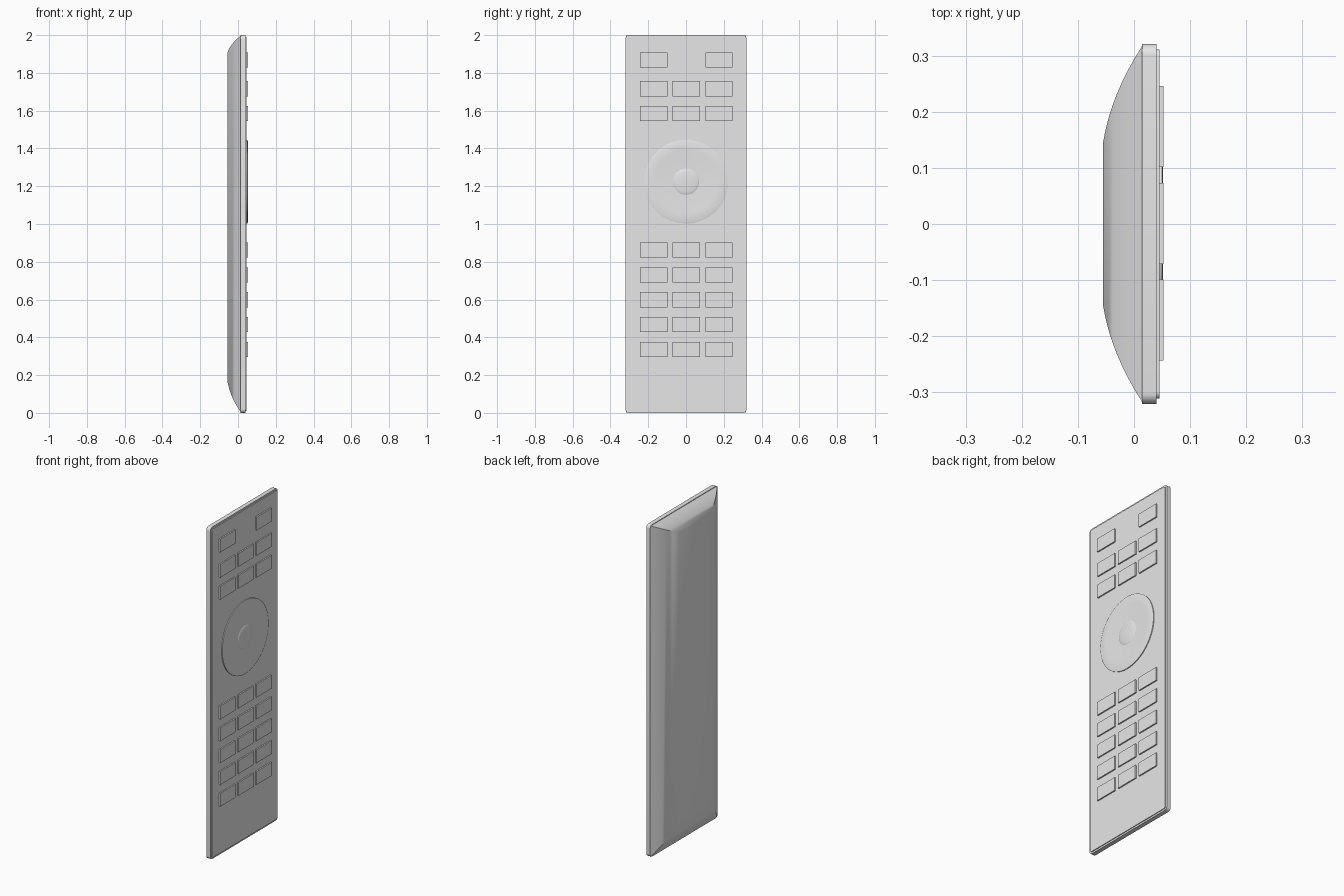
import bpy
import bmesh
import math

cube = bpy.data.objects.get("Cube")
if cube:
    bpy.data.objects.remove(cube, do_unlink=True)

grey = bpy.data.materials.new("light_grey")
grey.use_nodes = True
grey.diffuse_color = (0.8, 0.8, 0.8, 1)
grey.node_tree.nodes["Principled BSDF"].inputs["Base Color"].default_value = (0.8, 0.8, 0.8, 1)


def loft(name, rings, smooth=True):
    """Skin a list of equal-length point rings and cap both ends."""
    bm = bmesh.new()
    loops = [[bm.verts.new(p) for p in ring] for ring in rings]
    n = len(loops[0])
    for a, b in zip(loops, loops[1:]):
        for i in range(n):
            j = (i + 1) % n
            bm.faces.new((a[i], a[j], b[j], b[i]))
    bm.faces.new(loops[0][::-1])
    bm.faces.new(loops[-1])
    bmesh.ops.recalc_face_normals(bm, faces=bm.faces[:])
    mesh = bpy.data.meshes.new(name)
    bm.to_mesh(mesh)
    bm.free()
    mesh.materials.append(grey)
    obj = bpy.data.objects.new(name, mesh)
    bpy.context.collection.objects.link(obj)
    if smooth:
        bpy.ops.object.select_all(action="DESELECT")
        obj.select_set(True)
        bpy.context.view_layer.objects.active = obj
        bpy.ops.object.shade_smooth_by_angle(angle=math.radians(30))
    return obj


def rect(x, y0, y1, z0, z1):
    return [(x, y0, z0), (x, y1, z0), (x, y1, z1), (x, y0, z1)]


def rounded_rect(x, hy, z0, z1, r, steps=6):
    corners = [(hy - r, z1 - r), (r - hy, z1 - r), (r - hy, z0 + r), (hy - r, z0 + r)]
    pts = []
    for k, (cy, cz) in enumerate(corners):
        for s in range(steps + 1):
            a = math.pi / 2 * (k + s / steps)
            pts.append((x, cy + r * math.cos(a), cz + r * math.sin(a)))
    return pts


def circle(x, r, cz, n=64):
    return [(x, r * math.cos(2 * math.pi * i / n), cz + r * math.sin(2 * math.pi * i / n))
            for i in range(n)]


# Back shell: curved sides with mitred corners, flat back
shell = []
for i in range(9):
    f = i / 8
    x = 0.015 - 0.07 * (1.6 * f - 0.6 * f * f)
    hy = 0.318 - 0.172 * f
    shell.append(rect(x, -hy, hy, 0.003 + 0.16 * f, 1.997 - 0.088 * f))
loft("back_shell", shell)

# Front frame and the raised face panel on it
loft("front_frame", [rounded_rect(x, 0.321, 0, 2, 0.02) for x in (0.014, 0.04)])
loft("face_panel", [rounded_rect(x, 0.311, 0.01, 1.99, 0.012) for x in (0.038, 0.045)])

# Button grid: the top row has no middle button
columns = {"right": -0.171, "middle": 0.001, "left": 0.174}
rows = [1.868, 1.716, 1.584] + [0.862 - 0.1315 * i for i in range(5)]
for r, z in enumerate(rows):
    for side, y in columns.items():
        if r == 0 and side == "middle":
            continue
        loft(f"button_row{r + 1}_{side}",
             [rect(x, y - 0.072, y + 0.072, z - 0.04, z + 0.04) for x in (0.042, 0.053)],
             smooth=False)

# Navigation wheel: raised rim, shallow dish
wheel_z = 1.224
wheel = [(0.042, 0.221), (0.050, 0.221), (0.052, 0.214), (0.0505, 0.17),
         (0.0485, 0.12), (0.047, 0.07), (0.0468, 0.03)]
loft("navigation_wheel", [circle(x, r, wheel_z) for x, r in wheel])

# Domed centre button
dome = []
for i in range(8):
    a = math.pi / 2 * i / 8
    dome.append(circle(0.0455 + 0.0075 * math.sin(a), 0.07 * math.cos(a), wheel_z))
loft("centre_button", dome)
